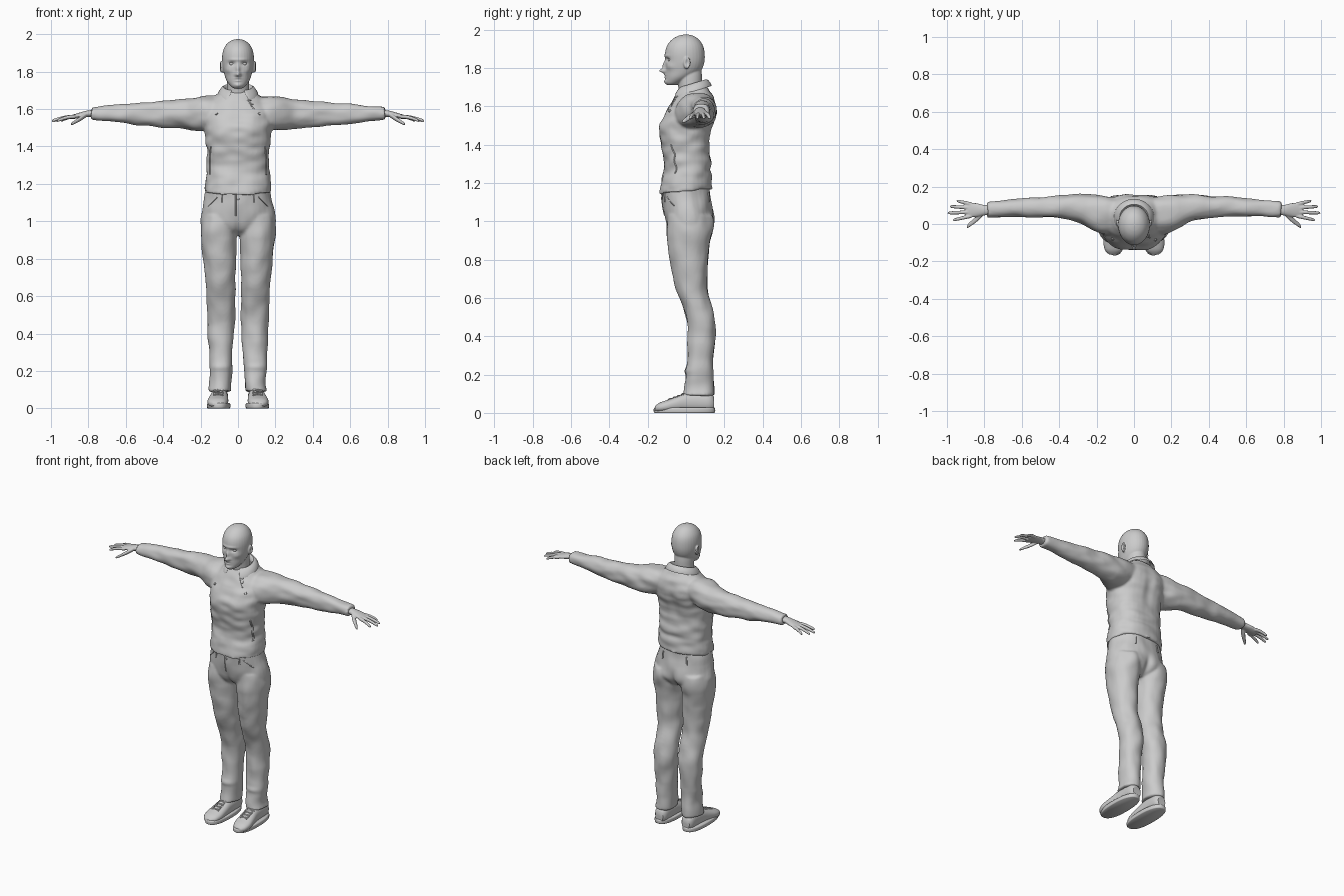
import bpy, bmesh, math
from mathutils import Vector, noise
from mathutils.bvhtree import BVHTree

if "Cube" in bpy.data.objects:
    bpy.data.objects.remove(bpy.data.objects["Cube"], do_unlink=True)

grey = bpy.data.materials.new("plain_grey")
grey.use_nodes = True
grey.diffuse_color = (.6, .6, .6, 1)
for node in grey.node_tree.nodes:
    if node.type == 'BSDF_PRINCIPLED':
        node.inputs["Base Color"].default_value = (.6, .6, .6, 1)


def link(name, data):
    obj = bpy.data.objects.new(name, data)
    bpy.context.scene.collection.objects.link(obj)
    return obj


def bake(obj):
    """Turn an object with its modifiers into a plain smooth mesh object."""
    graph = bpy.context.evaluated_depsgraph_get()
    mesh = bpy.data.meshes.new_from_object(obj.evaluated_get(graph))
    name = obj.name
    bpy.data.objects.remove(obj, do_unlink=True)
    mesh.materials.clear()
    mesh.materials.append(grey)
    for poly in mesh.polygons:
        poly.use_smooth = True
        poly.material_index = 0
    mesh.set_sharp_from_angle(angle=math.radians(50))
    return link(name, mesh)


def spline(rings, steps=4):
    """Catmull-Rom interpolation between the given rings."""
    out = []
    for i in range(len(rings) - 1):
        a, b, c, d = (rings[max(0, min(k, len(rings) - 1))] for k in range(i - 1, i + 3))
        for j in range(steps):
            t = j / steps
            out.append([.5 * (2 * q + (r - p) * t + (2 * p - 5 * q + 4 * r - s) * t * t
                              + (3 * q - p - 3 * r + s) * t ** 3) for p, q, r, s in zip(a, b, c, d)])
    return out + [rings[-1]]


def loft(bm, axis, rings, side=1, lean=0, power=2.0, count=32):
    """Closed body through rings of (position, centre a, centre b, radius a, radius b)."""
    loops = []
    for pos, ca, cb, ra, rb in spline(rings):
        loop = []
        for k in range(count):
            c, s = math.cos(math.tau * k / count), math.sin(math.tau * k / count)
            a = ca + ra * math.copysign(abs(c) ** (2 / power), c)
            b = cb + rb * math.copysign(abs(s) ** (2 / power), s)
            x, y, z = {'x': (pos, a, b), 'y': (a, pos, b), 'z': (a, b, pos)}[axis]
            loop.append(bm.verts.new((x * side, y, z + lean * y)))
        loops.append(loop)
    for low, high in zip(loops, loops[1:]):
        for k in range(count):
            n = (k + 1) % count
            bm.faces.new((low[k], low[n], high[n], high[k]))
    bm.faces.new(loops[0][::-1])
    bm.faces.new(loops[-1])


def body(name, single=(), paired=(), voxel=0, smooth=0, **options):
    """Lofts fused into one object; paired lofts are repeated on the other side."""
    bm = bmesh.new()
    for axis, rings in single:
        loft(bm, axis, rings, **options)
    for axis, rings in paired:
        for side in (1, -1):
            loft(bm, axis, rings, side, **options)
    bmesh.ops.recalc_face_normals(bm, faces=bm.faces)
    mesh = bpy.data.meshes.new(name)
    bm.to_mesh(mesh)
    bm.free()
    obj = link(name, mesh)
    if voxel:
        remesh = obj.modifiers.new("fuse", 'REMESH')
        remesh.mode = 'VOXEL'
        remesh.voxel_size = voxel
    if smooth:
        soften = obj.modifiers.new("soften", 'SMOOTH')
        soften.iterations = smooth
    return bake(obj)


def sculpt(obj, bumps):
    """Push soft bumps of (centre, size, shift), each mirrored in x."""
    for vert in obj.data.vertices:
        p, move = vert.co.copy(), Vector()
        for centre, size, shift in bumps:
            for side in ((1, -1) if centre[0] else (1,)):
                d = [(p.x * side - centre[0]) / size[0], (p.y - centre[1]) / size[1], (p.z - centre[2]) / size[2]]
                move += Vector((shift[0] * side, shift[1], shift[2])) * math.exp(-sum(v * v for v in d))
        vert.co = p + move


def wrinkle(obj, scale, amount):
    """Soft cloth folds along the normals."""
    moved = [v.co + v.normal * amount * noise.noise(Vector([a * b for a, b in zip(v.co, scale)]))
             for v in obj.data.vertices]
    for vert, co in zip(obj.data.vertices, moved):
        vert.co = co


def seam(name, obj, points, ray='front', width=.003):
    """Thin cord laid on a body, found by casting rays from one direction."""
    tree = BVHTree.FromObject(obj, bpy.context.evaluated_depsgraph_get())
    hits = []
    for (a, b), (c, d) in zip(points, points[1:]):
        for k in range(9):
            u, v = a + (c - a) * k / 8, b + (d - b) * k / 8
            start, way = {'front': ((u, -1, v), (0, 1, 0)), 'back': ((u, 1, v), (0, -1, 0)),
                          'top': ((u, v, 1), (0, 0, -1))}[ray]
            hit = tree.ray_cast(Vector(start), Vector(way))[0]
            if hit:
                hits.append(hit)
    curve = bpy.data.curves.new(name, 'CURVE')
    curve.dimensions = '3D'
    curve.bevel_depth, curve.bevel_resolution, curve.use_fill_caps = width, 1, True
    line = curve.splines.new('POLY')
    line.points.add(len(hits) - 1)
    for point, hit in zip(line.points, hits):
        point.co = (*hit, 1)
    return bake(link(name, curve))


def button(name, obj, x, z, radius=.009):
    tree = BVHTree.FromObject(obj, bpy.context.evaluated_depsgraph_get())
    hit, normal = tree.ray_cast(Vector((x, -1, z)), Vector((0, 1, 0)))[:2]
    bm = bmesh.new()
    bmesh.ops.create_cone(bm, cap_ends=True, segments=16, radius1=radius, radius2=radius * .8, depth=.01)
    mesh = bpy.data.meshes.new(name)
    bm.to_mesh(mesh)
    bm.free()
    obj = link(name, mesh)
    obj.location, obj.rotation_euler = hit, normal.to_track_quat('Z', 'Y').to_euler()
    mesh.materials.append(grey)


# Jacket: torso and sleeves fused
torso = [(1.155, 0, -.003, .178, .139), (1.2, 0, 0, .176, .133), (1.3, 0, .01, .167, .124),
         (1.4, 0, -.003, .172, .126), (1.5, 0, .006, .178, .142), (1.56, 0, .025, .183, .138),
         (1.62, 0, .035, .17, .115), (1.66, 0, .038, .13, .092), (1.695, 0, .04, .085, .07)]
sleeve = [(.06, .05, 1.6, .08, .06), (.14, .045, 1.58, .1, .085), (.2, .055, 1.573, .1, .09),
          (.3, .085, 1.573, .073, .078), (.4, .092, 1.572, .06, .071), (.55, .09, 1.573, .051, .058),
          (.68, .083, 1.576, .045, .044), (.785, .076, 1.577, .041, .034)]
jacket = body("jacket", [('z', torso)], [('x', sleeve)], voxel=.009, smooth=4, lean=.1, power=2.3)
for v in jacket.data.vertices:      # keep the sleeves level
    v.co.z -= .1 * v.co.y * min(1, max(0, (abs(v.co.x) - .15) / .1))
sculpt(jacket, [((.08, -.13, 1.5), (.06, .08, .06), (0, -.01, 0)),
                ((.17, -.03, 1.36), (.03, .06, .03), (-.008, 0, 0)),
                ((0, .16, 1.5), (.03, .06, .12), (0, -.01, 0)),
                ((0, .13, 1.27), (.12, .05, .02), (0, -.008, 0))])
wrinkle(jacket, (11, 13, 22), .007)

# Folded collar, open at the front
bm = bmesh.new()
rows = []
for k in range(33):
    t = math.radians(-155 + 310 * k / 32)
    front = max(0, abs(t) - 1.6)
    row = []
    for r, z in ((.066, 1.67), (.07, 1.715), (.084, 1.713), (.106 + .01 * front, 1.672)):
        y = .035 + r * .92 * math.cos(t)
        row.append(bm.verts.new((r * math.sin(t), y, z + .3 * (y - .03))))
    rows.append(row)
for one, two in zip(rows, rows[1:]):
    for k in range(3):
        bm.faces.new((one[k], one[k + 1], two[k + 1], two[k]))
mesh = bpy.data.meshes.new("collar")
bm.to_mesh(mesh)
bm.free()
collar = link("collar", mesh)
collar.modifiers.new("thickness", 'SOLIDIFY').thickness = .007
collar.modifiers.new("round", 'SUBSURF').levels = 1
bake(collar)

# Trousers: hips and legs fused
hips = [(1.19, 0, -.003, .168, .127), (1.12, 0, .003, .18, .127), (1.05, 0, .012, .195, .127),
        (.99, 0, .018, .2, .122), (.95, 0, .018, .18, .1), (.925, 0, .018, .12, .06)]
leg = [(1.03, .1, .018, .09, .113), (.95, .103, .017, .098, .118), (.88, .103, .014, .093, .108),
       (.8, .099, .015, .088, .1), (.7, .094, .022, .08, .088), (.63, .091, .033, .077, .08),
       (.55, .089, .06, .074, .076), (.47, .09, .08, .074, .074), (.4, .092, .081, .071, .071),
       (.25, .091, .073, .062, .069), (.15, .092, .068, .058, .075), (.09, .097, .065, .06, .081)]
trousers = body("trousers", [('z', hips)], [('z', leg)], voxel=.008, smooth=3, power=2.1)
sculpt(trousers, [((.085, .14, .99), (.06, .06, .06), (0, .012, 0)),
                  ((0, .14, .95), (.018, .08, .07), (0, -.015, 0)),
                  ((0, -.1, .95), (.015, .08, .05), (0, .01, 0)),
                  ((.1, .0, .22), (.06, .06, .015), (0, -.006, 0))])
wrinkle(trousers, (14, 14, 11), .007)

# Head with neck and ears, then the face
skull = [(1.71, 0, -.075, .02, .022), (1.722, 0, -.063, .038, .042), (1.75, 0, -.038, .06, .068),
         (1.785, 0, -.015, .073, .092), (1.83, 0, -.006, .083, .102), (1.88, 0, -.006, .085, .103),
         (1.92, 0, -.005, .077, .092), (1.95, 0, -.003, .058, .068), (1.967, 0, -.001, .034, .04),
         (1.974, 0, 0, .01, .012)]
neck = [(1.62, 0, .035, .068, .065), (1.7, 0, .022, .06, .062), (1.76, 0, .018, .058, .065),
        (1.82, 0, .018, .05, .06)]
ear = [(.07, -.002, 1.822, .012, .024), (.088, .004, 1.826, .017, .031), (.096, .01, 1.828, .014, .026)]
head = body("head", [('z', skull), ('z', neck)], [('x', ear)], voxel=.004, smooth=4)
sculpt(head, [((0, -.11, 1.784), (.014, .05, .012), (0, -.03, 0)),
              ((0, -.11, 1.812), (.01, .05, .022), (0, -.015, 0)),
              ((.034, -.1, 1.843), (.017, .04, .01), (0, .012, 0)),
              ((.025, -.1, 1.864), (.03, .04, .008), (0, -.004, 0)),
              ((.05, -.08, 1.808), (.02, .04, .018), (.003, -.004, 0)),
              ((0, -.1, 1.764), (.018, .04, .005), (0, -.007, 0)),
              ((0, -.1, 1.751), (.016, .04, .005), (0, -.007, 0)),
              ((0, -.1, 1.728), (.02, .04, .012), (0, -.009, 0)),
              ((.1, .004, 1.827), (.012, .009, .016), (-.008, 0, 0))])
eye = [(-.094, .034, 1.843, .002, .002), (-.091, .034, 1.843, .009, .008), (-.08, .034, 1.843, .014, .012),
       (-.07, .034, 1.843, .008, .008)]
body("eyes", paired=[('y', eye)])

# Hands: palm, four spread fingers and a thumb
palm = [(.74, .076, 1.577, .026, .019), (.8, .074, 1.575, .028, .018), (.84, .075, 1.568, .036, .015),
        (.88, .075, 1.559, .04, .012), (.9, .075, 1.556, .035, .009)]
parts = [('x', palm)]
for base, tip_x, tip_y in ((.106, .948, .124), (.086, .985, .094), (.064, .996, .059), (.043, .968, .021)):
    finger = []
    for t, r in ((0, .0105), (.35, .01), (.7, .009), (.93, .0075), (1, .003)):
        finger.append((.87 + (tip_x - .87) * t, base + (tip_y - base) * t, 1.56 - .024 * t * t, r, r))
    parts.append(('x', finger))
parts.append(('x', [(.81, .06, 1.57, .018, .012), (.84, .03, 1.55, .018, .013), (.87, .004, 1.532, .014, .01),
                    (.887, -.01, 1.522, .011, .008), (.895, -.017, 1.518, .004, .003)]))
body("hands", paired=parts, voxel=.004, smooth=2)

# Shoes with soles and laces
upper = [(-.162, .112, .022, .022, .012), (-.14, .11, .028, .045, .024), (-.1, .108, .035, .055, .032),
         (-.05, .104, .045, .052, .041), (0, .1, .055, .047, .05), (.06, .098, .058, .045, .053),
         (.12, .098, .056, .042, .05), (.145, .098, .05, .028, .036)]
shoes = body("shoes", paired=[('y', upper)], power=2.3)
sole = [(0, .103, -.008, .059, .156), (.005, .103, -.008, .062, .16), (.022, .103, -.008, .062, .16),
        (.028, .103, -.008, .057, .154)]
body("soles", paired=[('z', sole)], power=2.4)
for side in (1, -1):
    for k in range(4):
        y = -.09 + .022 * k
        seam("lace", shoes, [(side * .08, y), (side * .13, y + .012)], 'top', .004)
        seam("lace", shoes, [(side * .08, y + .012), (side * .13, y)], 'top', .004)

# Jacket fastenings: buttons, placket edge and side pockets
for x, z in ((.115, 1.575), (-.115, 1.575), (.065, 1.65), (.075, 1.63)):
    button("jacket_button", jacket, x, z)
seam("placket_edge", jacket, [(.05, 1.65), (.085, 1.6)], width=.004)
for side in (1, -1):
    seam("pocket_edge", jacket, [(side * .145, 1.4), (side * .15, 1.33), (side * .15, 1.25)], width=.005)
    # Trouser belt loops, front and back
    for ray in ('front', 'back'):
        seam("belt_loop", trousers, [(side * .085, 1.15), (side * .088, 1.1)], ray, .005)
    seam("trouser_pocket", trousers, [(side * .11, 1.13), (side * .16, 1.08)], width=.003)
seam("fly_seam", trousers, [(-.012, 1.14), (-.012, 1.03)], width=.004)
button("waist_button", trousers, 0, 1.12, .008)
